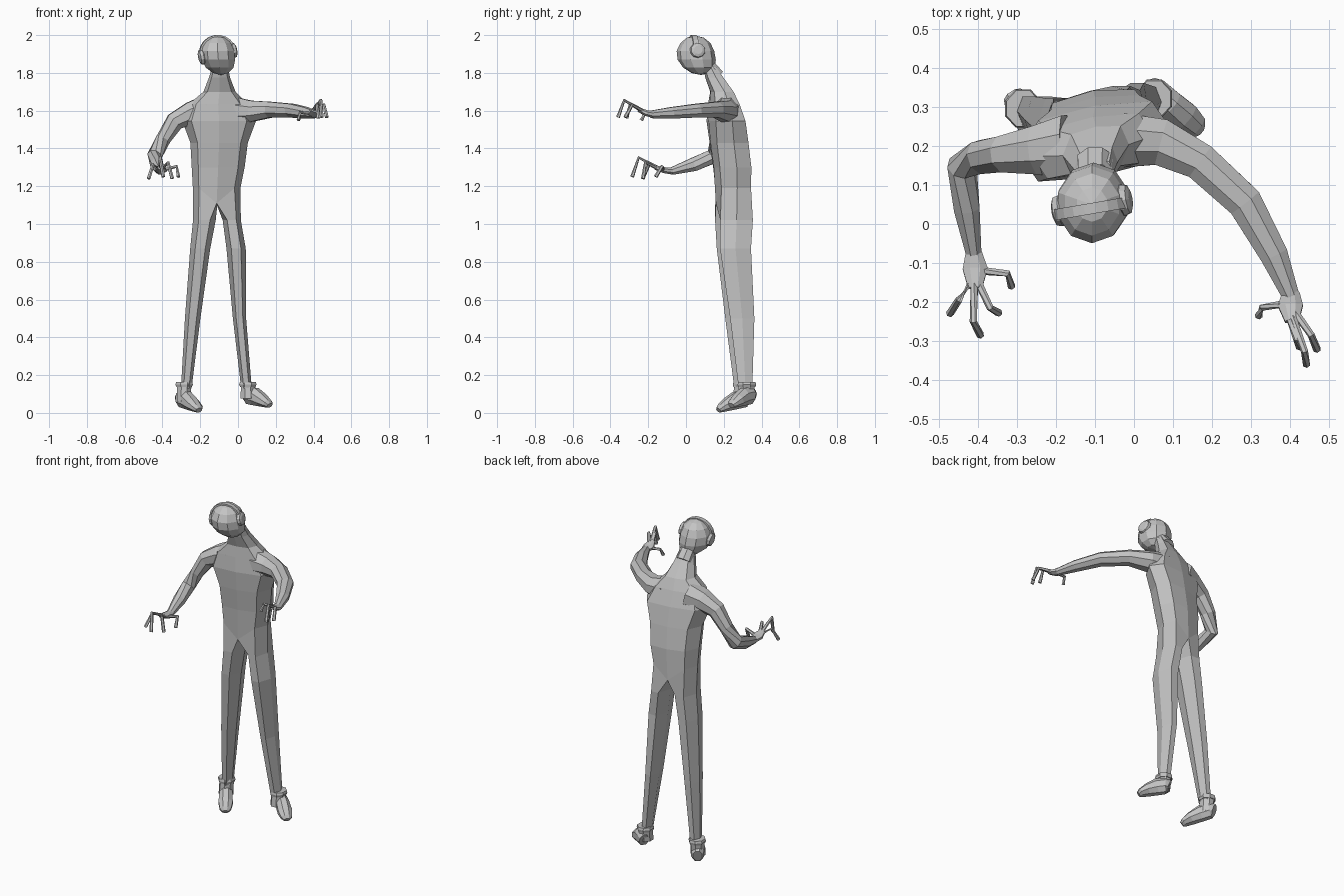
import bpy, bmesh, math
from mathutils import Vector

cube = bpy.data.objects.get("Cube")
if cube:
    bpy.data.objects.remove(cube, do_unlink=True)

grey = bpy.data.materials.new("plain grey")
grey.use_nodes = True
grey.diffuse_color = (0.55, 0.55, 0.55, 1)
grey.node_tree.nodes["Principled BSDF"].inputs["Base Color"].default_value = (0.55, 0.55, 0.55, 1)

Z = Vector((0, 0, 1))
Y = Vector((0, 1, 0))


def finish(name, bm):
    bmesh.ops.recalc_face_normals(bm, faces=bm.faces)
    mesh = bpy.data.meshes.new(name)
    bm.to_mesh(mesh)
    bm.free()
    mesh.materials.append(grey)
    obj = bpy.data.objects.new(name, mesh)
    bpy.context.collection.objects.link(obj)


def bridge(bm, rings):
    for r, s in zip(rings, rings[1:]):
        for k in range(len(r)):
            j = (k + 1) % len(r)
            bm.faces.new((r[k], r[j], s[j], s[k]))


def tube(name, path, ref=Z, sides=8, level=False):
    """Loft rings along (x, y, z, width, height) stations."""
    bm = bmesh.new()
    pts = [Vector(p[:3]) for p in path]
    grow = 1 / math.cos(math.pi / sides)
    rings = []
    for i, p in enumerate(path):
        t = (pts[min(i + 1, len(pts) - 1)] - pts[max(i - 1, 0)]).normalized()
        if level:
            t = -Z
        a = ref.cross(t).normalized()
        b = t.cross(a)
        angles = [(k + 0.5) * math.tau / sides for k in range(sides)]
        rings.append([bm.verts.new(pts[i] + a * p[3] * grow * math.cos(g)
                                   + b * p[4] * grow * math.sin(g)) for g in angles])
    bridge(bm, rings)
    bm.faces.new(rings[0])
    bm.faces.new(rings[-1])
    finish(name, bm)


# Body: torso rings that split at the crotch into two six-sided legs
bm = bmesh.new()
TURN = .17   # the left hip sits further back than the right
OUTLINE = [(0, -1), (-.75, -.85), (-1, 0), (-.75, .85),
           (0, 1), (.75, .85), (1, 0), (.75, -.85)]
torso = [
    (-.095, .125, 1.83, .042, .035), (-.098, .15, 1.775, .056, .048),
    (-.098, .19, 1.70, .085, .06), (-.105, .20, 1.635, .155, .075),
    (-.10, .212, 1.545, .195, .092), (-.10, .228, 1.43, .152, .098),
    (-.105, .245, 1.30, .14, .098), (-.113, .25, 1.19, .126, .092)]
rings = [[bm.verts.new((x + dx * w, y + dy * d + TURN * dx * w, z)) for dx, dy in OUTLINE]
         for x, y, z, w, d in torso]
bridge(bm, rings)
bm.faces.new(rings[0])
hips = rings[-1]
front, back = hips[0], hips[4]
front.co.z = back.co.z = 1.11
crotch = bm.verts.new((-.11, .25, 1.095))

HEXAGON = [(-1, 0), (-.5, -1), (.5, -1), (1, 0), (.5, 1), (-.5, 1)]   # starts inside
legs = {
    -1: [(-.178, .238, 1.02, .06, .084), (-.20, .243, .87, .053, .08),
         (-.24, .268, .5, .041, .06), (-.274, .292, .13, .028, .036)],
    1: [(-.033, .268, 1.02, .048, .086), (-.01, .262, .87, .051, .082),
        (.008, .298, .5, .035, .064), (.045, .315, .13, .028, .036)]}
for side, stations in legs.items():
    outer = hips[1:4] if side < 0 else [hips[7], hips[6], hips[5]]
    leg = [[crotch, front, *outer, back]]
    for x, y, z, w, d in stations:
        leg.append([bm.verts.new((x + side * dx * w, y + dy * d, z)) for dx, dy in HEXAGON])
    bridge(bm, leg)
    bm.faces.new(leg[-1])
finish("body", bm)
tube("collar", [(-.10, .165, 1.78, .045, .04), (-.10, .125, 1.83, .043, .036)], ref=Y)


# Shoes: a foot, an ankle shaft and a cuff
def shoe(side, ankle, heel, toe, heel_z, toe_z):
    def station(f, width, height):
        x, y = (h + (t - h) * f for h, t in zip(heel, toe))
        sole = heel_z + (toe_z - heel_z) * f
        return (x, y, sole + height, width, height)
    tube(side + "_shoe", [
        station(0, .026, .036), station(.1, .036, .046), station(.4, .037, .046),
        station(.7, .04, .034), station(.92, .032, .022), station(1, .018, .014)])
    x, y = ankle
    tube(side + "_shoe_shaft", [(x, y - .008, heel_z + .025, .038, .042),
                                (x, y, .145, .037, .042)], ref=Y, level=True)
    tube(side + "_shoe_cuff", [(x, y, .137, .041, .046), (x, y, .15, .046, .049),
                               (x, y, .163, .042, .046)], ref=Y, level=True)


shoe("right", (-.285, .297), (-.31, .33), (-.207, .172), .035, 0)
shoe("left", (.052, .322), (.04, .352), (.168, .24), .05, .025)

# Arms
tube("right_arm", [
    (-.17, .20, 1.605, .08, .075), (-.25, .19, 1.585, .062, .06),
    (-.335, .18, 1.542, .046, .048), (-.395, .172, 1.45, .042, .036),
    (-.442, .148, 1.36, .036, .04), (-.43, .04, 1.315, .033, .036),
    (-.412, -.075, 1.28, .02, .02)])
tube("left_arm", [
    (-.03, .215, 1.60, .07, .075), (.07, .21, 1.597, .06, .056),
    (.17, .16, 1.605, .048, .042), (.285, .055, 1.60, .045, .036),
    (.36, -.08, 1.588, .036, .03), (.403, -.185, 1.58, .022, .02)])

# Hands: a flat palm and thin bent digits
tube("right_palm", [(-.412, -.07, 1.28, .02, .018), (-.408, -.115, 1.285, .032, .016),
                    (-.408, -.165, 1.30, .018, .012)])
tube("left_palm", [(.403, -.175, 1.58, .022, .018), (.402, -.21, 1.587, .032, .016),
                   (.406, -.25, 1.605, .018, .012)])


def digit(name, base, knuckle, tip):
    stations = [(*base, .009, .009), (*knuckle, .008, .008), (*tip, .009, .009)]
    tube(name, stations, ref=Vector((1, 1, .3)), sides=6)


digit("right_outer_finger", (-.418, -.15, 1.295), (-.45, -.195, 1.315), (-.473, -.23, 1.24))
digit("right_middle_finger", (-.41, -.155, 1.30), (-.413, -.25, 1.352), (-.395, -.285, 1.25))
digit("right_inner_finger", (-.40, -.15, 1.295), (-.37, -.215, 1.325), (-.348, -.228, 1.24))
digit("right_thumb", (-.395, -.12, 1.285), (-.325, -.127, 1.305), (-.315, -.16, 1.25))
digit("left_inner_finger", (.398, -.235, 1.60), (.418, -.295, 1.635), (.425, -.315, 1.56))
digit("left_middle_finger", (.408, -.24, 1.605), (.438, -.327, 1.655), (.443, -.36, 1.565))
digit("left_outer_finger", (.416, -.23, 1.60), (.455, -.285, 1.63), (.47, -.322, 1.565))
digit("left_thumb", (.385, -.205, 1.585), (.328, -.215, 1.59), (.32, -.236, 1.55))

# Head: a coarse ball drawn back towards a broad chin
bm = bmesh.new()
bmesh.ops.create_uvsphere(bm, u_segments=10, v_segments=7, radius=1)
for v in bm.verts:
    low = max(0, -v.co.z)
    jaw = 1 + .08 * low
    v.co = Vector((-.108 + .094 * v.co.x * jaw + .018 * low,
                   .05 + .102 * v.co.y * jaw + .03 * low,
                   1.893 + .104 * v.co.z))
finish("head", bm)

# Headphones: a band over the head and two ear cups
centre = Vector((-.108, .04, 1.902))
across = Vector((.175, .03, .036)).normalized()
forward = across.cross(Z).normalized()
up = across.cross(forward) * -1
arc = []
for i in range(11):
    ang = math.pi * i / 10
    p = centre + across * .094 * math.cos(ang) + up * .094 * math.sin(ang)
    arc.append((*p, .005, .014))
tube("headphone_band", arc, ref=forward, sides=4)

for name, sign in (("left_ear_cup", 1), ("right_ear_cup", -1)):
    stations = []
    for reach, radius in ((.07, .034), (.082, .04), (.097, .036), (.103, .022)):
        p = centre + across * sign * reach + Y * .008
        stations.append((*p, radius, radius))
    tube(name, stations, sides=10)
